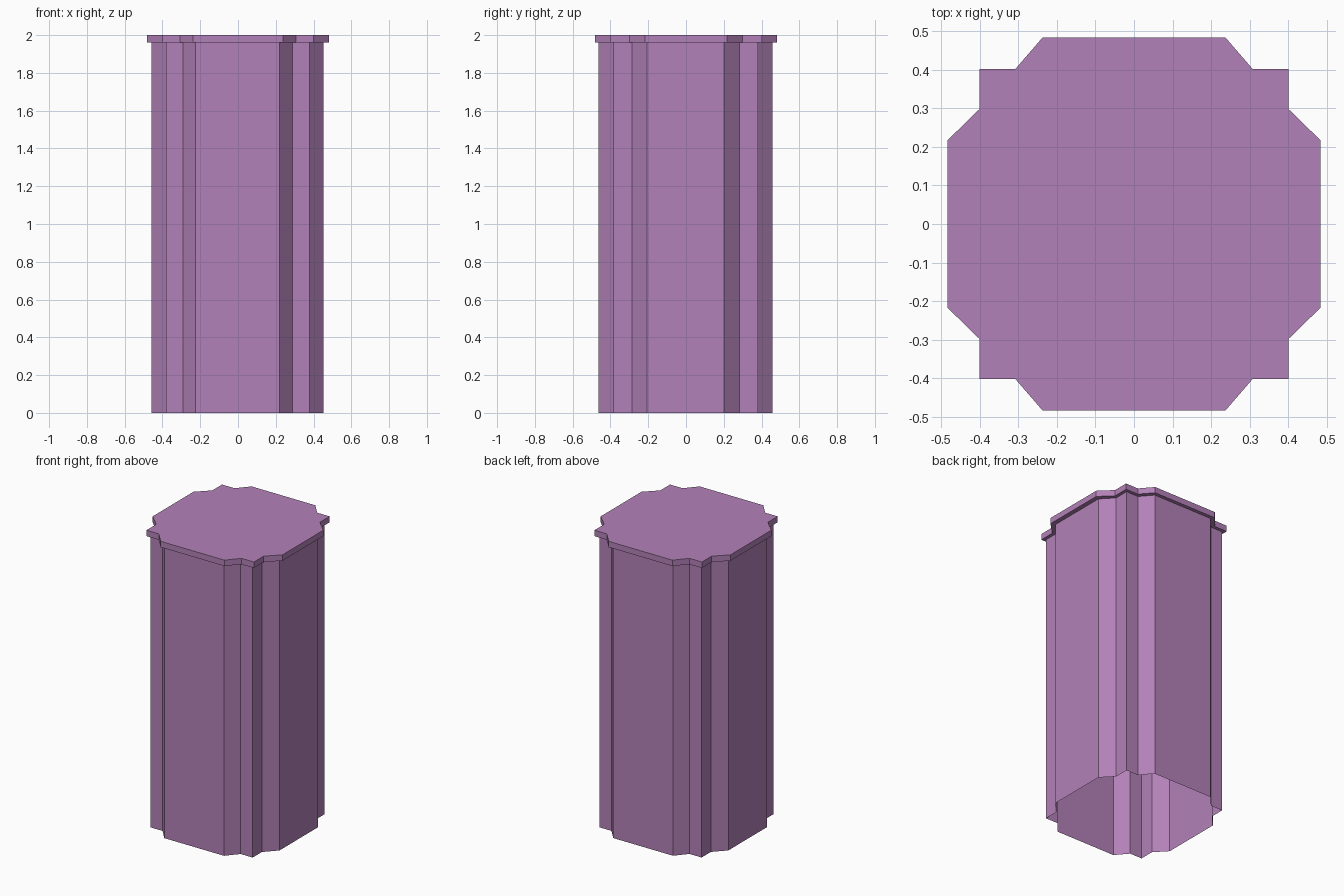
import bpy, bmesh

if "Cube" in bpy.data.objects:
    bpy.data.objects.remove(bpy.data.objects["Cube"])

mat = bpy.data.materials.new("lilac")
mat.diffuse_color = (0.45, 0.22, 0.48, 1)
mat.use_nodes = True
mat.node_tree.nodes["Principled BSDF"].inputs["Base Color"].default_value = mat.diffuse_color

# Quarter outlines (x, y), from the +x side round to the +y side
SHAFT = [(0.455, 0.204), (0.38, 0.284), (0.38, 0.382), (0.29, 0.382), (0.222, 0.461)]
CAP = [(0.483, 0.217), (0.40, 0.298), (0.40, 0.402), (0.307, 0.402), (0.237, 0.483)]


def outline(quarter, z, dx=0.0, dy=0.0):
    """Mirror a quarter outline into a full counter-clockwise loop."""
    half = quarter + [(-x, y) for x, y in reversed(quarter)]
    full = half + [(-x, -y) for x, y in half]
    return [(x + dx, y + dy, z) for x, y in full]


def shell(name, loops, close_top):
    """Skin a stack of matching loops, optionally closing the last one."""
    bm = bmesh.new()
    rings = [[bm.verts.new(p) for p in loop] for loop in loops]
    for a, b in zip(rings, rings[1:]):
        n = len(a)
        for i in range(n):
            j = (i + 1) % n
            bm.faces.new((a[i], a[j], b[j], b[i]))
    if close_top:
        bm.faces.new(rings[-1])
    mesh = bpy.data.meshes.new(name)
    bm.to_mesh(mesh)
    bm.free()
    mesh.materials.append(mat)
    obj = bpy.data.objects.new(name, mesh)
    bpy.context.collection.objects.link(obj)
    return obj


# Hollow shaft, open at the bottom
OFFSET = (-0.002, -0.002)
shell("shaft", [outline(SHAFT, 0, *OFFSET), outline(SHAFT, 1.96, *OFFSET)], False)

# Overhanging cap: underside ledge, rim and flat top
shell("cap", [outline(SHAFT, 1.96, *OFFSET), outline(CAP, 1.96), outline(CAP, 2.0)], True)
